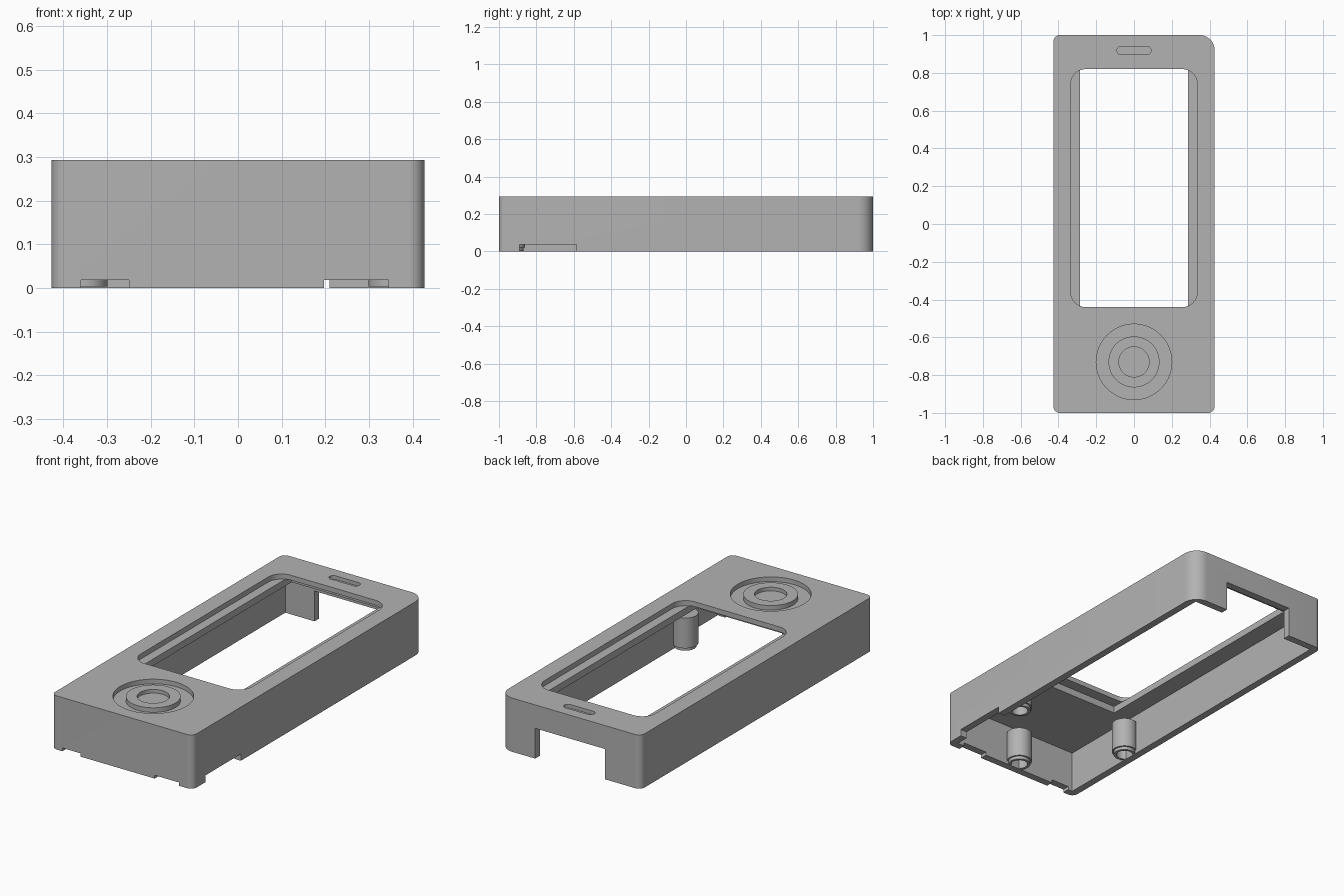
import bpy, bmesh
from math import sin, cos, pi, radians

cube = bpy.data.objects.get("Cube")
if cube:
    bpy.data.objects.remove(cube, do_unlink=True)

grey = bpy.data.materials.new("plain_grey")
grey.use_nodes = True
grey.diffuse_color = (0.45, 0.45, 0.45, 1)
grey.node_tree.nodes["Principled BSDF"].inputs["Base Color"].default_value = grey.diffuse_color

TOP, CEILING, LEDGE = 0.293, 0.228, 0.265
WALL = 0.04


def finish(bm, name):
    bmesh.ops.recalc_face_normals(bm, faces=bm.faces)
    mesh = bpy.data.meshes.new(name)
    bm.to_mesh(mesh)
    bm.free()
    mesh.materials.append(grey)
    obj = bpy.data.objects.new(name, mesh)
    bpy.context.collection.objects.link(obj)
    return obj


def rounded_block(name, x0, x1, y0, y1, z0, z1, radii=(0, 0, 0, 0)):
    """Upright block; radii run front left, front right, back right, back left on plan."""
    corners = ((x0, y0, 1, 1), (x1, y0, -1, 1), (x1, y1, -1, -1), (x0, y1, 1, -1))
    bm = bmesh.new()
    verts = []
    for i, ((x, y, sx, sy), r) in enumerate(zip(corners, radii)):
        steps = 10 if r else 0
        for k in range(steps + 1):
            a = pi + i * pi / 2 + (k / steps * pi / 2 if steps else 0)
            dx, dy = (r * cos(a), r * sin(a)) if r else (0, 0)
            verts.append(bm.verts.new((x + sx * r + dx, y + sy * r + dy, z0)))
    face = bm.faces.new(verts)
    up = bmesh.ops.extrude_face_region(bm, geom=[face])["geom"]
    bmesh.ops.translate(bm, vec=(0, 0, z1 - z0),
                        verts=[g for g in up if isinstance(g, bmesh.types.BMVert)])
    return finish(bm, name)


def lathe(name, profile, x, y):
    """Spin a closed (radius, z) profile about an upright axis at x, y."""
    bm = bmesh.new()
    verts = [bm.verts.new((x + r, y, z)) for r, z in profile]
    edges = [bm.edges.new((a, b)) for a, b in zip(verts, verts[1:])]
    if profile[0][0] > 0:
        edges.append(bm.edges.new((verts[-1], verts[0])))
    bmesh.ops.spin(bm, geom=verts + edges, cent=(x, y, 0), axis=(0, 0, 1),
                   angle=2 * pi, steps=64)
    bmesh.ops.remove_doubles(bm, verts=bm.verts, dist=0.0001)
    return finish(bm, name)


def cut(target, cutter):
    mod = target.modifiers.new("cut", "BOOLEAN")
    mod.operation, mod.solver, mod.object = "DIFFERENCE", "EXACT", cutter
    bpy.context.view_layer.objects.active = target
    bpy.ops.object.modifier_apply(modifier=mod.name)
    bpy.data.objects.remove(cutter, do_unlink=True)


def smooth(obj):
    bpy.ops.object.select_all(action="DESELECT")
    obj.select_set(True)
    bpy.context.view_layer.objects.active = obj
    bpy.ops.object.shade_smooth_by_angle(angle=radians(30))


# Shell with one larger back corner, hollow from below
case = rounded_block("case_shell", -0.427, 0.427, -1, 1, 0, TOP, (0.035, 0.035, 0.08, 0.035))
cut(case, rounded_block("cavity", -0.427 + WALL, 0.427 - WALL, -1 + WALL, 1 - WALL,
                        -0.1, CEILING))

# Screen window: rounded opening above, narrower and longer pocket below
cut(case, rounded_block("window", -0.335, 0.335, -0.44, 0.82, LEDGE, 0.4, (0.08,) * 4))
cut(case, rounded_block("screen_pocket", -0.285, 0.285, -0.5, 0.87, 0.2, LEDGE + 0.001))

# Speaker slot
cut(case, rounded_block("speaker_slot", -0.09, 0.09, 0.897, 0.941, TOP - 0.02, 0.4, (0.0219,) * 4))

# Control dial: sunken ring and sunken centre
cut(case, lathe("dial_ring", [(0.135, TOP - 0.025), (0.2, TOP - 0.025), (0.2, 0.4), (0.135, 0.4)],
                0, -0.73))
cut(case, lathe("dial_centre", [(0, TOP - 0.02), (0.08, TOP - 0.02), (0.08, 0.4), (0, 0.4)],
                0, -0.73))

# Back connector opening and small notches along the lower rim
cut(case, rounded_block("back_opening", -0.21, 0.21, 0.9, 1.1, -0.1, 0.165))
cut(case, rounded_block("front_notch_a", -0.36, -0.25, -1.1, -0.95, -0.1, 0.018))
cut(case, rounded_block("front_notch_b", 0.197, 0.345, -1.1, -0.95, -0.1, 0.018))
cut(case, rounded_block("side_notch", 0.38, 0.5, -0.89, -0.585, -0.1, 0.037))
smooth(case)

# Screw posts with a stepped foot and blind hole
post = [(0, 0.185), (0.065, 0.185), (0.065, 0.02), (0.056, 0.02),
        (0.056, 0.003), (0.042, 0.003), (0.042, 0.13), (0, 0.13)]
for name, x, y in (("front_post", 0, -0.926), ("left_post", 0.355, -0.5),
                   ("right_post", -0.355, -0.5)):
    smooth(lathe(name, post, x, y))
